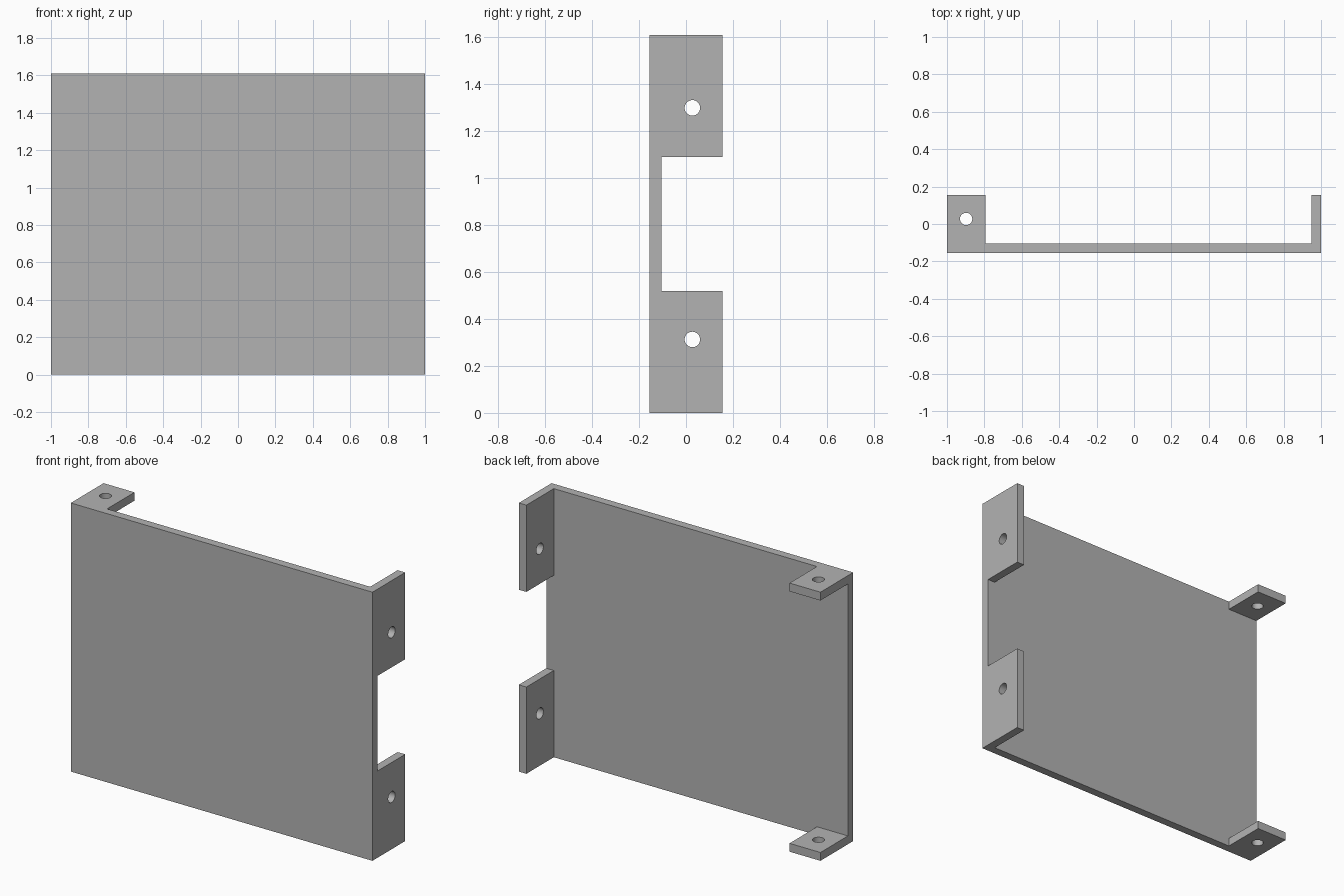
import bpy
import math

cube = bpy.data.objects.get("Cube")
if cube:
    bpy.data.objects.remove(cube, do_unlink=True)

# Overall dimensions
HALF_W, HALF_D, HEIGHT, SHEET = 1.0, 0.155, 1.61, 0.05
FLANGE_H, TAB_W = 0.52, 0.205
HOLE_Y, HOLE_R = 0.027, 0.033

grey = bpy.data.materials.new("plain_grey")
grey.use_nodes = True
colour = (0.45, 0.45, 0.45, 1)
grey.diffuse_color = colour
grey.node_tree.nodes["Principled BSDF"].inputs["Base Color"].default_value = colour


def box(name, low, high):
    centre = [(a + b) / 2 for a, b in zip(low, high)]
    bpy.ops.mesh.primitive_cube_add(size=1, location=centre)
    obj = bpy.context.object
    obj.name = name
    obj.scale = [b - a for a, b in zip(low, high)]
    bpy.ops.object.transform_apply(location=True, rotation=True, scale=True)
    obj.data.materials.append(grey)
    return obj


def hole(location, rotation):
    bpy.ops.mesh.primitive_cylinder_add(
        vertices=32, radius=HOLE_R, depth=SHEET * 4,
        location=location, rotation=rotation)
    obj = bpy.context.object
    obj.name = "hole_cutter"
    obj.hide_render = True
    obj.data.materials.append(grey)
    return obj


def combine(body, other, operation):
    mod = body.modifiers.new(operation.lower(), "BOOLEAN")
    mod.operation, mod.object, mod.solver = operation, other, "EXACT"
    bpy.context.view_layer.objects.active = body
    bpy.ops.object.modifier_apply(modifier=mod.name)
    bpy.data.objects.remove(other, do_unlink=True)


# Flat front panel
panel = box("bracket_panel", (-HALF_W, -HALF_D, 0),
            (HALF_W, -HALF_D + SHEET, HEIGHT))

# Lower and upper side flanges, and lower and upper corner tabs
for base, tab_base, middle in ((0, 0, 0.313),
                               (HEIGHT - FLANGE_H, HEIGHT - SHEET, 1.3)):
    flange = box("side_flange", (HALF_W - SHEET, -HALF_D, base),
                 (HALF_W, HALF_D, base + FLANGE_H))
    tab = box("corner_tab", (-HALF_W, -HALF_D, tab_base),
              (-HALF_W + TAB_W, HALF_D, tab_base + SHEET))
    combine(panel, flange, "UNION")
    combine(panel, tab, "UNION")

    # Screw holes
    combine(panel, hole((HALF_W - SHEET / 2, HOLE_Y, middle),
                        (0, math.pi / 2, 0)), "DIFFERENCE")
    combine(panel, hole((-HALF_W + TAB_W / 2, HOLE_Y, tab_base + SHEET / 2),
                        (0, 0, 0)), "DIFFERENCE")

# Smooth hole walls, crisp sheet edges
bpy.ops.object.select_all(action="DESELECT")
panel.select_set(True)
bpy.context.view_layer.objects.active = panel
bpy.ops.object.shade_smooth_by_angle(angle=math.radians(30))
